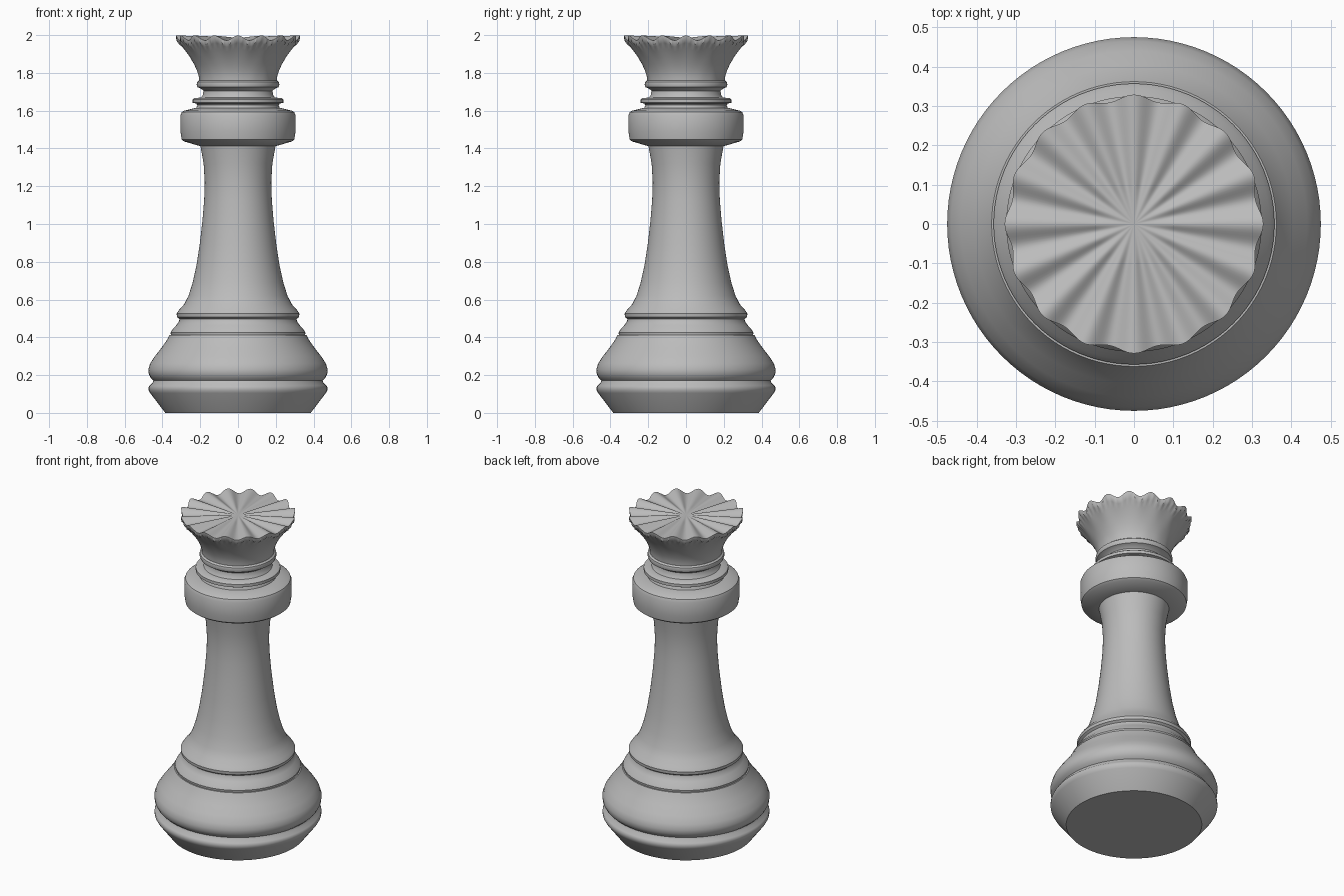
import bpy, bmesh
from math import sin, cos, pi, radians

cube = bpy.data.objects.get("Cube")
if cube:
    bpy.data.objects.remove(cube)

SEGMENTS = 96
CROWN_SEGMENTS = 240
LOBES = 16

grey = bpy.data.materials.new("plain grey")
grey.use_nodes = True
grey.diffuse_color = (0.5, 0.5, 0.5, 1)
grey.node_tree.nodes["Principled BSDF"].inputs["Base Color"].default_value = (0.5, 0.5, 0.5, 1)


def lathe(name, profile, segments=SEGMENTS, shape=None, angle=32):
    """Revolve (radius, height) points about z; shape may displace each point."""
    bm = bmesh.new()
    rings = []
    for level, (r, z) in enumerate(profile):
        if r == 0:
            rings.append([bm.verts.new((0, 0, z))] * segments)
            continue
        ring = []
        for i in range(segments):
            a = 2 * pi * i / segments
            rr, zz = shape(r, z, a, i, level) if shape else (r, z)
            ring.append(bm.verts.new((rr * cos(a), rr * sin(a), zz)))
        rings.append(ring)
    for low, high in zip(rings, rings[1:]):
        for i in range(segments):
            j = (i + 1) % segments
            corners = list(dict.fromkeys((low[i], low[j], high[j], high[i])))
            bm.faces.new(corners)
    bmesh.ops.recalc_face_normals(bm, faces=bm.faces)
    mesh = bpy.data.meshes.new(name)
    bm.to_mesh(mesh)
    bm.free()
    mesh.materials.append(grey)
    obj = bpy.data.objects.new(name, mesh)
    bpy.context.collection.objects.link(obj)
    bpy.ops.object.select_all(action="DESELECT")
    obj.select_set(True)
    bpy.context.view_layer.objects.active = obj
    bpy.ops.object.shade_smooth_by_angle(angle=radians(angle))
    return obj


# Foot with its groove, and the rounded lower bulge
lathe("base", [(0, 0), (.385, 0), (.465, .105), (.473, .12), (.473, .135), (.468, .145),
               (.452, .16), (.448, .172), (.462, .185), (.472, .205), (.475, .23),
               (.465, .262), (.44, .3), (.405, .345), (.38, .38), (.366, .405),
               (.362, .412), (0, .412)])

# Stepped shoulder and long tapering stem
lathe("stem", [(0, .405), (.355, .412), (.357, .425), (.345, .445), (.326, .465),
               (.312, .485), (.31, .497), (.323, .507), (.325, .525), (.312, .545),
               (.285, .575), (.262, .62), (.24, .69), (.22, .78), (.203, .89),
               (.188, 1.02), (.179, 1.13), (.176, 1.22), (.182, 1.32), (.2, 1.42), (0, 1.42)])

# Heavy collar
lathe("collar", [(0, 1.41), (.2, 1.412), (.285, 1.437), (.298, 1.447), (.305, 1.49),
                 (.305, 1.575), (.298, 1.592), (.285, 1.6), (.225, 1.615), (0, 1.615)])

# Thin neck rings
lathe("neck_rings", [(0, 1.61), (.222, 1.612), (.215, 1.63), (.222, 1.638), (.24, 1.642),
                     (.24, 1.66), (.232, 1.666), (.195, 1.67), (.185, 1.685), (.183, 1.705),
                     (.195, 1.716), (.214, 1.724), (.219, 1.738), (.216, 1.752),
                     (.206, 1.76), (0, 1.76)])


# Fluted crown: lobes deepen toward the rim, with small teeth under the edge
def flute(r, z, a, i, level):
    wave = cos(LOBES * a)
    flare = max(0, (r - .2) / .13) if level < RIM else r / .325
    tooth = .007 * (-1) ** (i // 2) if level == RIM - 1 else 0
    return r + .007 * wave * flare, z + .013 * wave * flare + tooth


crown_profile = [(0, 1.755), (.205, 1.757), (.207, 1.78), (.216, 1.81), (.232, 1.845),
                 (.256, 1.885), (.282, 1.92), (.305, 1.948), (.32, 1.967),
                 (.322, 1.985), (.3, 1.985), (.2, 1.985), (.1, 1.985), (0, 1.985)]
RIM = 9
lathe("crown", crown_profile, CROWN_SEGMENTS, flute, 50)
